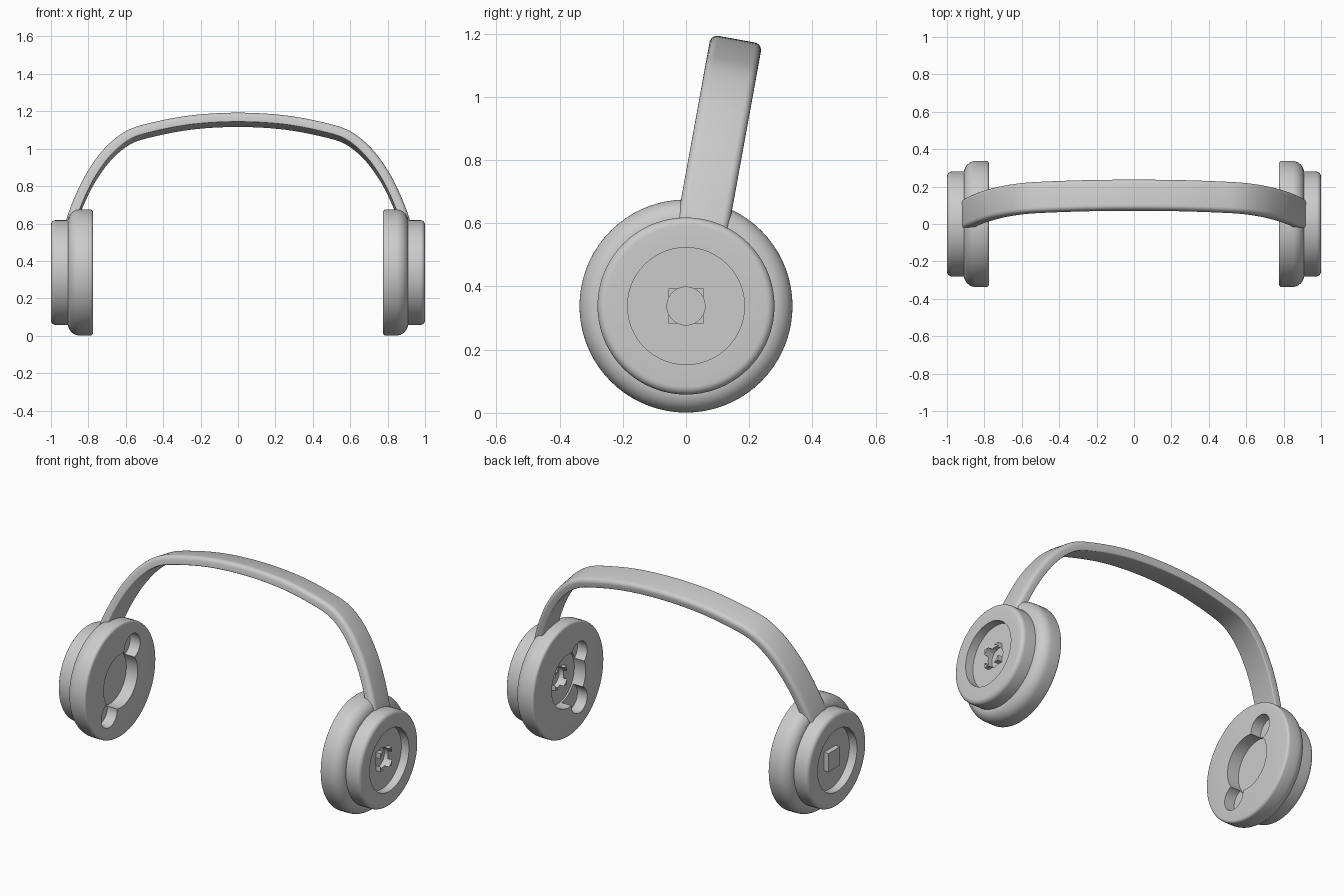
import bpy, bmesh, math
from mathutils import Vector, Matrix

old = bpy.data.objects.get("Cube")
if old:
    bpy.data.objects.remove(old)

GREY = (0.6, 0.6, 0.6, 1)
grey = bpy.data.materials.new("matte grey")
grey.use_nodes = True
grey.diffuse_color = GREY
grey.node_tree.nodes["Principled BSDF"].inputs["Base Color"].default_value = GREY

CUP_Z = 0.338


def make_object(name, bm):
    bmesh.ops.recalc_face_normals(bm, faces=bm.faces)
    mesh = bpy.data.meshes.new(name)
    bm.to_mesh(mesh)
    bm.free()
    mesh.materials.append(grey)
    obj = bpy.data.objects.new(name, mesh)
    bpy.context.collection.objects.link(obj)
    return obj


def activate(obj):
    bpy.ops.object.select_all(action='DESELECT')
    obj.select_set(True)
    bpy.context.view_layer.objects.active = obj


def smooth(obj):
    activate(obj)
    bpy.ops.object.shade_smooth_by_angle(angle=math.radians(35))


def fillet(cx, cr, rad, start, steps=6):
    """Quarter arc of (x, radius) points, from angle start towards start - 90."""
    angles = [math.radians(start - 90 * i / steps) for i in range(steps + 1)]
    return [(cx + rad * math.cos(a), cr + rad * math.sin(a)) for a in angles]


def lathe(name, profile, sides=72):
    """Revolve an (x, radius) profile about the x axis."""
    bm = bmesh.new()
    verts = [bm.verts.new((x, 0, r)) for x, r in profile]
    edges = [bm.edges.new(pair) for pair in zip(verts, verts[1:])]
    bmesh.ops.spin(bm, geom=verts + edges, cent=(0, 0, 0), axis=(1, 0, 0),
                   angle=math.tau, steps=sides, use_duplicate=False)
    bmesh.ops.remove_doubles(bm, verts=bm.verts, dist=0.0005)
    return make_object(name, bm)


def cut_cylinder(obj, x0, x1, y, z, radius):
    """Bore a round pocket along x."""
    bm = bmesh.new()
    place = Matrix.Translation(((x0 + x1) / 2, y, z)) @ Matrix.Rotation(math.pi / 2, 4, 'Y')
    bmesh.ops.create_cone(bm, cap_ends=True, segments=40, radius1=radius,
                          radius2=radius, depth=abs(x1 - x0), matrix=place)
    cutter = make_object("pocket_cutter", bm)
    cutter.hide_render = True
    mod = obj.modifiers.new("pocket", 'BOOLEAN')
    mod.operation, mod.solver, mod.object = 'DIFFERENCE', 'EXACT', cutter
    activate(obj)
    bpy.ops.object.modifier_apply(modifier=mod.name)
    bpy.data.objects.remove(cutter)


def block(name, x0, x1, size):
    bm = bmesh.new()
    place = Matrix.Translation(((x0 + x1) / 2, 0, 0)) @ Matrix.Diagonal((x1 - x0, size, size, 1))
    bmesh.ops.create_cube(bm, size=1, matrix=place)
    return make_object(name, bm)


# Ear cup section: inner pocket, cushion, stepped housing, outer dish
CUP = [(0.85, 0), (0.85, 0.16), (0.775, 0.16)]
CUP += fillet(0.79, 0.322, 0.015, 180, 4)
CUP += fillet(0.845, 0.272, 0.065, 90, 10)
CUP += [(0.91, 0.28)]
CUP += fillet(0.975, 0.255, 0.025, 90)
CUP += [(1.0, 0.185), (0.95, 0.185), (0.95, 0)]

LOBES = {"right": [(0.108, 0.163), (-0.108, -0.163)],
         "left": [(-0.1, 0.12), (-0.1, -0.155)]}

for side, lobes in LOBES.items():
    cup = lathe(side + "_ear_cup", CUP)
    for y, z in lobes:
        cut_cylinder(cup, 0.7, 0.84, y, z, 0.075)
    post = block(side + "_outer_post", 0.949, 0.98, 0.11)
    parts = [cup, post]
    if side == "left":
        # Bored posts leave four corner prongs
        inner = block("left_inner_post", 0.825, 0.851, 0.11)
        parts.append(inner)
        cut_cylinder(post, 0.9, 1.05, 0, 0, 0.06)
        cut_cylinder(inner, 0.8, 0.9, 0, 0, 0.06)
        cut_cylinder(cup, 0.925, 1.05, 0, 0, 0.06)
        cut_cylinder(cup, 0.7, 0.88, 0, 0, 0.06)
    for part in parts:
        if side == "right":
            part.data.transform(Matrix.Scale(-1, 4, (1, 0, 0)))
            part.data.flip_normals()
        part.data.transform(Matrix.Translation((0, 0, CUP_Z)))
        smooth(part)

# Headband: rounded strap swept along an arch that leans back
LEAN = math.radians(10.3)
RISE = Vector((0, math.sin(LEAN), math.cos(LEAN)))
ACROSS = Vector((0, math.cos(LEAN), -math.sin(LEAN)))
half_arch = [(0.925, 0.55), (0.915, 0.62), (0.865, 0.75), (0.8, 0.875), (0.71, 0.995),
             (0.6, 1.083), (0.47, 1.127), (0.25, 1.168)]
arch = [Vector((x, z)) for x, z in half_arch]
arch = arch + [Vector((0, 1.182))] + [Vector((-p.x, p.y)) for p in reversed(arch)]


def spline(points, steps=7):
    """Smooth curve through all points."""
    ends = [2 * points[0] - points[1]] + points + [2 * points[-1] - points[-2]]
    out = []
    for a, b, c, d in zip(ends, ends[1:], ends[2:], ends[3:]):
        for i in range(steps):
            t = i / steps
            out.append(0.5 * (2 * b + (c - a) * t + (2 * a - 5 * b + 4 * c - d) * t * t
                              + (3 * b - a - 3 * c + d) * t ** 3))
    return out + [points[-1]]


# Strap section as (across, depth below the outer face)
WIDTH, THICK, ROUND = 0.165, 0.052, 0.024
section = []
for cx, cy, r, start in ((WIDTH / 2 - ROUND, -ROUND, ROUND, 90),
                         (WIDTH / 2 - 0.006, 0.006 - THICK, 0.006, 0),
                         (0.006 - WIDTH / 2, 0.006 - THICK, 0.006, -90),
                         (ROUND - WIDTH / 2, -ROUND, ROUND, 180)):
    section += fillet(cx, cy, r, start, 5)

path = spline(arch)
bm = bmesh.new()
rings = []
for i, p in enumerate(path):
    t = (path[min(i + 1, len(path) - 1)] - path[max(i - 1, 0)]).normalized()
    outward = Vector((t.y, -t.x))
    ring = []
    for across, depth in section:
        q = p + outward * depth
        height = (q.y - 0.62) / math.cos(LEAN)
        ring.append(bm.verts.new(Vector((q.x, 0.058, 0.62)) + RISE * height + ACROSS * across))
    rings.append(ring)
for a, b in zip(rings, rings[1:]):
    for j in range(len(a)):
        k = (j + 1) % len(a)
        bm.faces.new((a[j], a[k], b[k], b[j]))
bm.faces.new(rings[0])
bm.faces.new(rings[-1])
smooth(make_object("headband", bm))
